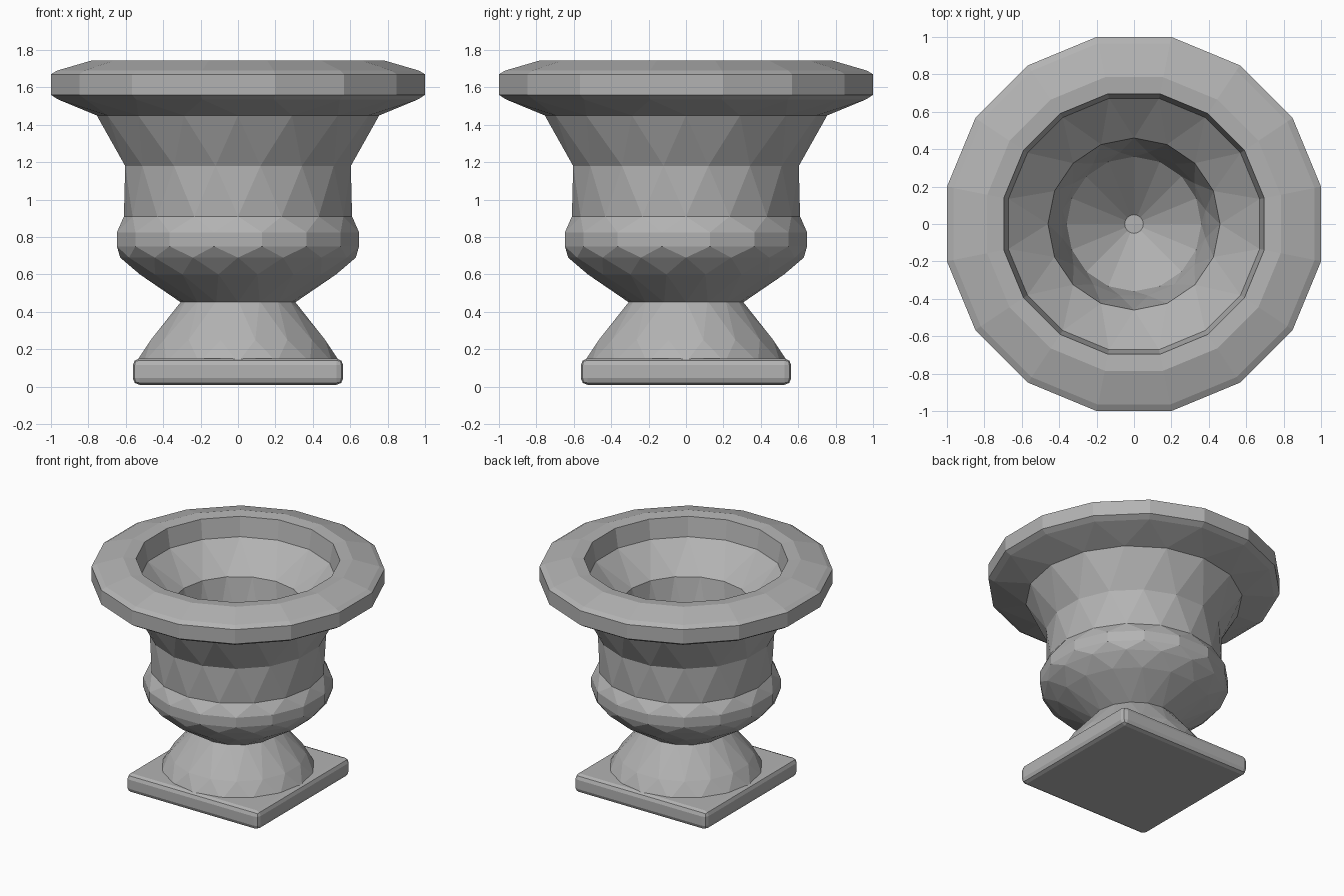
import bpy, bmesh, math

cube = bpy.data.objects.get("Cube")
if cube:
    bpy.data.objects.remove(cube)

stone = bpy.data.materials.new("grey stone")
stone.use_nodes = True
GREY = (0.45, 0.45, 0.45, 1)
stone.diffuse_color = GREY
stone.node_tree.nodes["Principled BSDF"].inputs["Base Color"].default_value = GREY
SIDES = 16


def finish(name, bm):
    bmesh.ops.recalc_face_normals(bm, faces=bm.faces)
    mesh = bpy.data.meshes.new(name)
    bm.to_mesh(mesh)
    bm.free()
    mesh.materials.append(stone)
    bpy.context.collection.objects.link(bpy.data.objects.new(name, mesh))


def turned(name, profile):
    """Stack rings of (radius, height, turn); rings half a step apart join with triangles."""
    bm = bmesh.new()
    rings = []
    for r, z, turn in profile:
        angles = [math.tau * (i + turn) / SIDES for i in range(SIDES)]
        rings.append([bm.verts.new((r * math.cos(a), r * math.sin(a), z)) for a in angles])
    for k in range(len(rings) - 1):
        a, b = rings[k], rings[k + 1]
        shift = profile[k + 1][2] - profile[k][2]
        for i in range(SIDES):
            j = (i + 1) % SIDES
            if shift == 0:
                bm.faces.new((a[i], a[j], b[j], b[i]))
            elif shift > 0:
                bm.faces.new((a[i], a[j], b[i]))
                bm.faces.new((a[j], b[j], b[i]))
            else:
                bm.faces.new((a[i], b[j], b[i]))
                bm.faces.new((a[i], a[j], b[j]))
    bm.faces.new(rings[0])
    bm.faces.new(rings[-1])
    finish(name, bm)


# Square plinth with softened edges
bm = bmesh.new()
bmesh.ops.create_cube(bm, size=1)
for v in bm.verts:
    v.co = (v.co.x * 1.125, v.co.y * 1.125, 0.08 + v.co.z * 0.14)
bmesh.ops.bevel(bm, geom=bm.edges[:], offset=0.035, segments=2, profile=0.5, affect='EDGES')
finish("plinth", bm)

# Flared foot
turned("foot", [(0.545, 0.13, 0), (0.475, 0.25, 0.5), (0.30, 0.46, 0)])

# Bowl, neck and flare
outside = [
    (0.305, 0.45, 0), (0.535, 0.60, 0.5), (0.63, 0.69, 0), (0.66, 0.75, 0.5),
    (0.66, 0.825, 0.5), (0.61, 0.91, 0), (0.615, 1.18, 0.5), (0.755, 1.45, 0),
]
# Wide rim with chamfered edges
rim = [
    (0.98, 1.535, 0.5), (1.02, 1.56, 0.5), (1.02, 1.67, 0.5),
    (0.985, 1.69, 0.5), (0.80, 1.743, 0.5), (0.71, 1.735, 0.5),
]
# Stepped hollow down to a sunken floor
inside = [
    (0.685, 1.59, 0.5), (0.46, 1.39, 0), (0.39, 1.0, 0.5), (0.36, 0.85, 0), (0.05, 0.58, 0),
]
turned("urn", outside + rim + inside)
